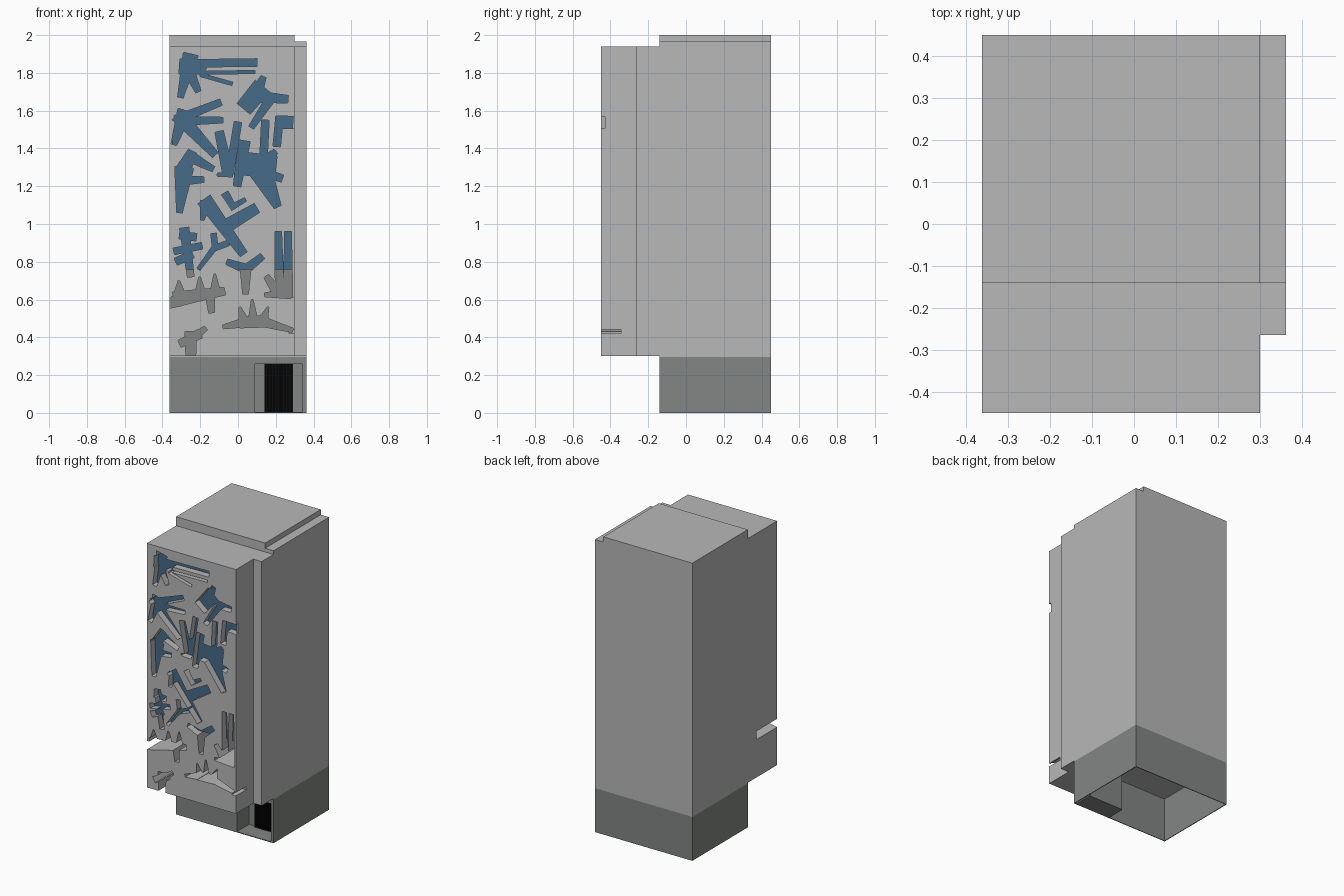
import bpy, bmesh
from mathutils import Vector


def material(name, rgb):
    m = bpy.data.materials.new(name)
    m.diffuse_color = (*rgb, 1)
    return m


LIGHT = material("light_concrete", (0.48, 0.48, 0.48))
DARK = material("dark_concrete", (0.225, 0.24, 0.23))
BLUE = material("blue_glass", (0.062, 0.145, 0.25))
BLACK = material("black_metal", (0.004, 0.004, 0.004))


def add_object(name, bm, *mats):
    bmesh.ops.recalc_face_normals(bm, faces=bm.faces)
    me = bpy.data.meshes.new(name)
    bm.to_mesh(me)
    bm.free()
    ob = bpy.data.objects.new(name, me)
    for m in mats:
        me.materials.append(m)
    bpy.context.collection.objects.link(ob)
    return ob


def box(name, x0, x1, y0, y1, z0, z1, mat):
    bm = bmesh.new()
    bmesh.ops.create_cube(bm, size=1)
    for v in bm.verts:
        v.co = ((x0 + x1) / 2 + v.co.x * (x1 - x0),
                (y0 + y1) / 2 + v.co.y * (y1 - y0),
                (z0 + z1) / 2 + v.co.z * (z1 - z0))
    return add_object(name, bm, mat)


FRONT, MID, BACK, SIDE, STEP = -0.45, -0.14, 0.45, 0.362, 0.30
ZB = 0.295

# Tower volumes with stepped roof and stepped right corner
box("tower_main", -SIDE, STEP, MID, BACK, ZB, 2.0, LIGHT)
box("tower_side_strip", STEP, SIDE, MID, BACK, ZB, 1.965, LIGHT)
box("tower_corner_step", STEP, SIDE, -0.265, MID, 0.30, 1.94, LIGHT)
facade = box("carved_facade", -SIDE, STEP, FRONT, MID, 0.30, 1.94, LIGHT)
facade.data.materials.append(DARK)

# Carved openings: each is a tapered bar cut into the facade
cut_bm = bmesh.new()


def cut(ax, az, bx, bz, w0, w1=None, depth=0.22):
    w1 = w0 if w1 is None else w1
    d = Vector((bx - ax, bz - az)).normalized()
    n = Vector((-d.y, d.x))
    a, b = Vector((ax, az)), Vector((bx, bz))
    pts = [a + n * w0 / 2, a - n * w0 / 2, b - n * w1 / 2, b + n * w1 / 2]
    f = [cut_bm.verts.new((p.x, FRONT - 0.05, p.y)) for p in pts]
    k = [cut_bm.verts.new((p.x, FRONT + depth, p.y)) for p in pts]
    cut_bm.faces.new(f)
    cut_bm.faces.new(k[::-1])
    for i in range(4):
        j = (i + 1) % 4
        cut_bm.faces.new((f[j], f[i], k[i], k[j]))


# top left
cut(-0.26, 1.85, 0.10, 1.855, 0.04)
cut(-0.20, 1.80, 0.09, 1.805, 0.016)
cut(-0.20, 1.79, -0.03, 1.742, 0.018)
cut(-0.25, 1.90, -0.305, 1.67, 0.08, 0.03)
cut(-0.31, 1.835, -0.17, 1.825, 0.08, 0.06)
cut(-0.26, 1.81, -0.21, 1.70, 0.06, 0.03)
# top right
cut(0.03, 1.61, 0.13, 1.73, 0.09, 0.10)
cut(0.10, 1.675, 0.265, 1.66, 0.06, 0.04)
cut(0.10, 1.70, 0.135, 1.78, 0.06, 0.03)
cut(0.17, 1.66, 0.07, 1.51, 0.05, 0.03)
# upper left fan
cut(-0.33, 1.55, -0.09, 1.645, 0.05, 0.035)
cut(-0.30, 1.545, -0.08, 1.55, 0.045, 0.03)
cut(-0.32, 1.58, -0.12, 1.365, 0.08, 0.04)
cut(-0.34, 1.42, -0.28, 1.60, 0.03, 0.08)
# centre V
cut(-0.10, 1.49, -0.05, 1.26, 0.045, 0.06)
cut(0.0, 1.54, -0.045, 1.27, 0.04)
cut(-0.11, 1.262, -0.03, 1.258, 0.018)
# large cluster right of centre
cut(0.035, 1.44, -0.005, 1.20, 0.06, 0.04)
cut(0.145, 1.55, 0.13, 1.25, 0.04)
cut(0.03, 1.32, 0.20, 1.30, 0.12, 0.12)
cut(0.12, 1.28, 0.21, 1.09, 0.12, 0.04)
cut(0.15, 1.34, 0.20, 1.385, 0.05, 0.03)
cut(0.18, 1.26, 0.235, 1.24, 0.04)
# right edge opening, wrapping onto the side
cut(0.205, 1.41, 0.22, 1.57, 0.04)
cut(0.21, 1.54, 0.29, 1.537, 0.065)
cut(0.28, 1.537, 0.32, 1.537, 0.065, depth=0.02)
# middle left
cut(-0.31, 1.06, -0.285, 1.30, 0.03, 0.10)
cut(-0.30, 1.27, -0.24, 1.385, 0.08, 0.05)
cut(-0.26, 1.36, -0.13, 1.29, 0.06, 0.03)
cut(-0.30, 1.23, -0.18, 1.235, 0.05, 0.03)
# centre cross
cut(-0.18, 1.13, 0.03, 0.84, 0.08, 0.045)
cut(-0.06, 0.99, 0.10, 1.085, 0.07, 0.055)
cut(-0.17, 1.12, -0.19, 1.02, 0.06, 0.02)
cut(-0.07, 1.165, -0.02, 1.08, 0.04, 0.03)
cut(-0.04, 1.085, 0.04, 1.13, 0.03, 0.02)
# small left cluster
cut(-0.285, 0.98, -0.25, 0.72, 0.05, 0.035)
cut(-0.31, 0.94, -0.22, 0.93, 0.04)
cut(-0.34, 0.855, -0.19, 0.885, 0.035)
cut(-0.33, 0.80, -0.24, 0.84, 0.04)
# small fork
cut(-0.13, 0.95, -0.12, 0.87, 0.03)
cut(-0.13, 0.87, -0.05, 0.90, 0.03)
cut(-0.12, 0.88, -0.21, 0.76, 0.03, 0.02)
# Y shape
cut(-0.06, 0.80, 0.05, 0.76, 0.03, 0.05)
cut(0.13, 0.83, 0.03, 0.75, 0.035, 0.05)
cut(0.04, 0.78, 0.04, 0.63, 0.06, 0.03)
# lower right uprights
cut(0.213, 0.96, 0.22, 0.67, 0.035, 0.045)
cut(0.265, 0.96, 0.265, 0.61, 0.035, 0.05)
cut(0.18, 0.67, 0.28, 0.66, 0.05, 0.10)
cut(0.15, 0.725, 0.20, 0.65, 0.03, 0.05)
cut(0.14, 0.625, 0.28, 0.63, 0.02, 0.05)
# lower left spiky strip, open to the left side
cut(-0.40, 0.575, -0.30, 0.595, 0.055)
cut(-0.34, 0.60, -0.07, 0.645, 0.08, 0.04)
cut(-0.15, 0.64, -0.14, 0.53, 0.05, 0.03)
for sx, tz in ((-0.31, 0.70), (-0.20, 0.72), (-0.12, 0.735)):
    cut(sx, 0.63, sx - 0.003, tz, 0.06, 0.008)
# lower right spiky strip, open to the right side
cut(-0.08, 0.455, 0.04, 0.48, 0.02, 0.05)
cut(0.01, 0.48, 0.16, 0.485, 0.06)
cut(0.14, 0.48, 0.29, 0.437, 0.05, 0.022)
cut(0.27, 0.432, 0.32, 0.43, 0.022, depth=0.105)
for sx, tx, tz in ((0.03, 0.01, 0.56), (0.08, 0.075, 0.60), (0.13, 0.16, 0.56)):
    cut(sx, 0.49, tx, tz, 0.05, 0.008)
# bottom left, open to the underside
cut(-0.25, 0.27, -0.25, 0.43, 0.05, 0.06)
cut(-0.31, 0.365, -0.20, 0.42, 0.04, 0.05)
cut(-0.22, 0.41, -0.17, 0.45, 0.04, 0.025)

cutter = add_object("facade_cutter", cut_bm)
cutter.hide_render = True
mod = facade.modifiers.new("carve", 'BOOLEAN')
mod.operation = 'DIFFERENCE'
mod.solver = 'EXACT'
mod.use_self = True
mod.object = cutter
bpy.context.view_layer.update()
dg = bpy.context.evaluated_depsgraph_get()
carved = bpy.data.meshes.new_from_object(facade.evaluated_get(dg))
facade.modifiers.clear()
facade.data = carved
bpy.data.objects.remove(cutter)
# backs of the deep recesses are dark
for p in carved.polygons:
    deep = p.normal.y < -0.9 and p.center.y > -0.3
    p.material_index = 1 if deep else 0

# Glass sheet behind the upper openings
box("glass_sheet", -0.35, 0.293, -0.405, -0.400, 0.76, 1.93, BLUE)

# Base: thin shell, open underneath
T = 0.005
DX0, DX1, DZ, DY = 0.09, 0.342, 0.26, -0.012
box("base_back", -SIDE, SIDE, BACK - T, BACK, 0, ZB, DARK)
box("base_left", -SIDE, -SIDE + T, MID, BACK, 0, ZB, DARK)
box("base_right", SIDE - T, SIDE, MID, BACK, 0, ZB, DARK)
box("base_front", -SIDE, DX0, MID, MID + T, 0, 0.30, DARK)
box("base_lintel", DX0, SIDE, MID, MID + T, DZ, 0.30, DARK)
box("base_jamb", DX1, SIDE, MID, MID + T, 0, DZ, DARK)

# Entrance recess
box("entrance_left", DX0 - T, DX0, MID, DY, 0, DZ, DARK)
box("entrance_right", DX1, DX1 + T, MID, DY, 0, DZ, DARK)
box("entrance_back", DX0, DX1, DY, DY + T, 0, DZ, DARK)
box("entrance_floor", DX0, DX1, MID, DY, 0, T, DARK)
box("entrance_ceiling", DX0, DX1, MID, DY, DZ, DZ + T, DARK)

# Slatted black door
box("door_panel", 0.14, 0.29, DY - 0.006, DY, T, DZ, BLACK)
for i in range(10):
    x = 0.1415 + i * 0.015
    box("door_slat", x, x + 0.008, DY - 0.016, DY - 0.006, T, DZ, BLACK)
